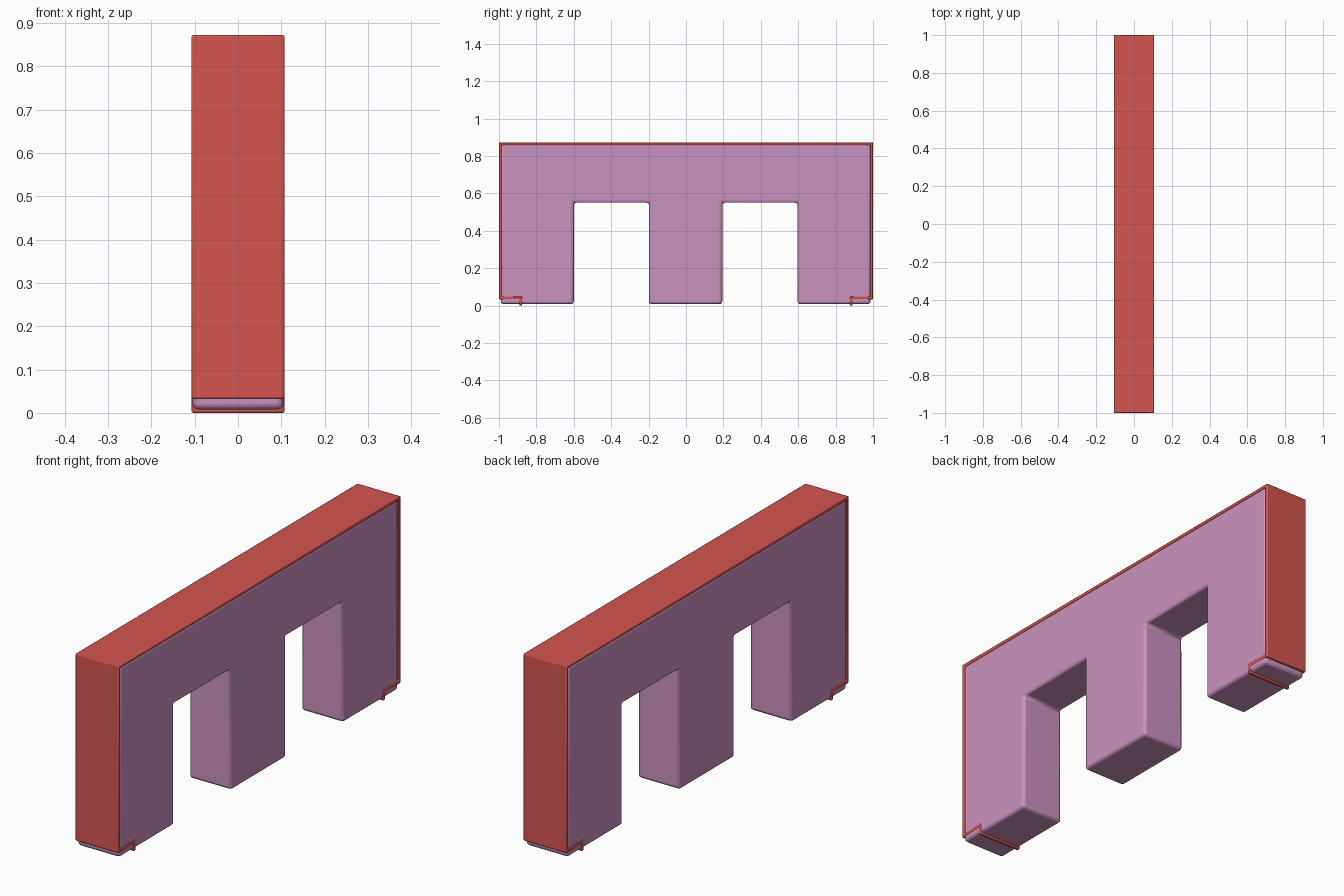
import bpy, bmesh, math

if "Cube" in bpy.data.objects:
    bpy.data.objects.remove(bpy.data.objects["Cube"])


def material(name, color):
    mat = bpy.data.materials.new(name)
    mat.diffuse_color = color
    mat.use_nodes = True
    mat.node_tree.nodes["Principled BSDF"].inputs["Base Color"].default_value = mat.diffuse_color
    return mat


def extruded(name, profile, half_width, bevel, segments, mat):
    """Extrude a closed (y, z) outline along x and round its edges."""
    bm = bmesh.new()
    face = bm.faces.new([bm.verts.new((-half_width, y, z)) for y, z in profile])
    new = bmesh.ops.extrude_face_region(bm, geom=[face])["geom"]
    verts = [v for v in new if isinstance(v, bmesh.types.BMVert)]
    bmesh.ops.translate(bm, verts=verts, vec=(2 * half_width, 0, 0))
    bmesh.ops.recalc_face_normals(bm, faces=bm.faces)
    mesh = bpy.data.meshes.new(name)
    bm.to_mesh(mesh)
    bm.free()
    obj = bpy.data.objects.new(name, mesh)
    bpy.context.collection.objects.link(obj)
    mesh.materials.append(mat)
    mod = obj.modifiers.new("rounded_edges", "BEVEL")
    mod.width, mod.segments = bevel, segments
    mod.limit_method, mod.angle_limit = "ANGLE", math.radians(40)
    bpy.ops.object.select_all(action="DESELECT")
    obj.select_set(True)
    bpy.context.view_layer.objects.active = obj
    bpy.ops.object.shade_smooth_by_angle(angle=math.radians(40))
    return obj


def mirrored(half):
    """Close a half outline by reflecting it in y."""
    return half + [(-y, z) for y, z in reversed(half)]


purple = material("purple", (0.60, 0.29, 0.52, 1))
red = material("red", (0.66, 0.09, 0.08, 1))

# Three-legged slab with two square openings
body_half = [(-0.198, 0.55), (-0.198, 0.008), (0.195, 0.008)]
body = [(-0.99, 0.864), (-0.99, 0.008), (-0.60, 0.008), (-0.60, 0.55),
        (-0.198, 0.55), (-0.198, 0.008), (0.194, 0.008), (0.194, 0.55),
        (0.596, 0.55), (0.596, 0.008), (0.987, 0.008), (0.987, 0.864)]
extruded("body", body, 0.105, 0.014, 3, purple)

# Thin band over the top and ends, hooked under each outer leg
inner = [(0.986, 0.858), (0.986, 0.049), (0.876, 0.049), (0.876, 0.0)]
outer = [(0.890, 0.0), (0.890, 0.033), (1.0, 0.033), (1.0, 0.872)]
extruded("cover_band", mirrored(inner + outer), 0.107, 0.004, 2, red)
